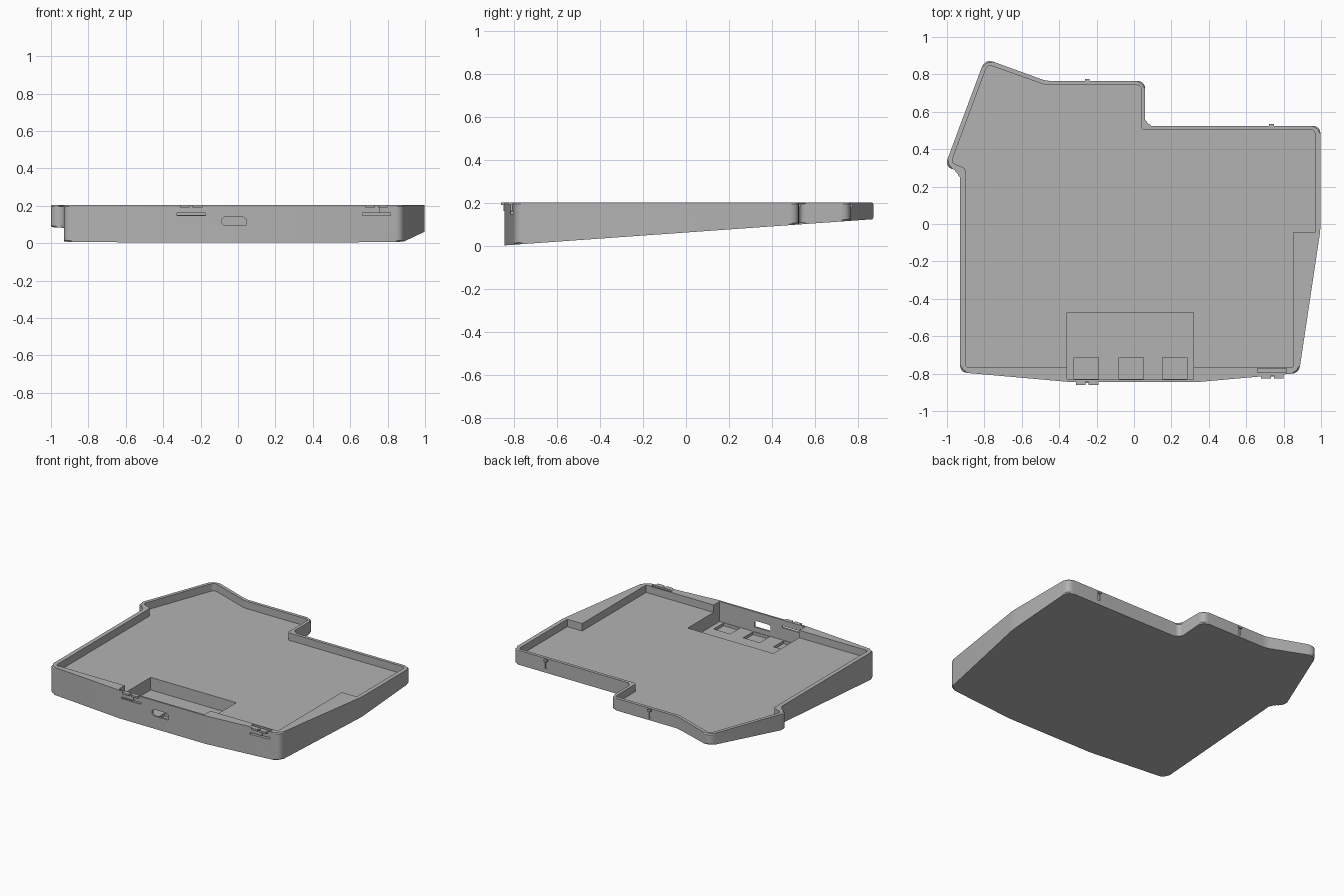
import bpy, bmesh
from mathutils import Vector

cube = bpy.data.objects.get("Cube")
if cube:
    bpy.data.objects.remove(cube, do_unlink=True)

RIM, FLOOR, POCKET = 0.2, 0.15, 0.06

grey = bpy.data.materials.new("mid_grey_plastic")
grey.use_nodes = True
grey.diffuse_color = (0.45, 0.45, 0.45, 1)
grey.node_tree.nodes["Principled BSDF"].inputs["Base Color"].default_value = grey.diffuse_color


def rounded(corners, steps=5):
    """Outline from (x, y, radius) corners; each corner becomes a short curve."""
    out = []
    for i, (x, y, r) in enumerate(corners):
        p = Vector((x, y))
        if not r:
            out.append(p)
            continue
        a = p + (Vector(corners[i - 1][:2]) - p).normalized() * r
        b = p + (Vector(corners[(i + 1) % len(corners)][:2]) - p).normalized() * r
        for k in range(steps + 1):
            t = k / steps
            out.append(a * (1 - t) ** 2 + p * 2 * t * (1 - t) + b * t * t)
    return out


def prism(name, outline, low, high, edge=0.0):
    """Vertical prism; low is a function of y, edge chamfers top and bottom."""
    bm = bmesh.new()
    bottom = [bm.verts.new((p.x, p.y, low(p.y))) for p in outline]
    top = [bm.verts.new((p.x, p.y, high)) for p in outline]
    n = len(outline)
    caps = [bm.faces.new(bottom[::-1]), bm.faces.new(top)]
    for i in range(n):
        j = (i + 1) % n
        bm.faces.new((bottom[i], bottom[j], top[j], top[i]))
    if edge:
        rims = [e for f in caps for e in f.edges]
        bmesh.ops.bevel(bm, geom=rims, offset=edge, segments=1, affect='EDGES')
    bmesh.ops.recalc_face_normals(bm, faces=bm.faces)
    return finish(name, bm)


def finish(name, bm):
    mesh = bpy.data.meshes.new(name)
    bm.to_mesh(mesh)
    bm.free()
    mesh.materials.append(grey)
    obj = bpy.data.objects.new(name, mesh)
    bpy.context.collection.objects.link(obj)
    return obj


def box(name, x0, x1, y0, y1, z0, z1):
    pts = [Vector(p) for p in ((x0, y0), (x1, y0), (x1, y1), (x0, y1))]
    return prism(name, pts, lambda y: z0, z1)


def activate(obj):
    bpy.ops.object.select_all(action='DESELECT')
    obj.select_set(True)
    bpy.context.view_layer.objects.active = obj


def cut(target, cutter):
    cutter.hide_render = True
    mod = target.modifiers.new("cut", 'BOOLEAN')
    mod.operation, mod.solver, mod.object = 'DIFFERENCE', 'EXACT', cutter
    activate(target)
    bpy.ops.object.modifier_apply(modifier=mod.name)
    bpy.data.objects.remove(cutter, do_unlink=True)


# Wedge-shaped case with a sloping underside
outer = rounded([
    (-0.93, -0.793, 0.04), (-0.34, -0.845, 0), (0.34, -0.845, 0), (0.882, -0.797, 0.04),
    (0.997, -0.03, 0.03), (0.997, 0.525, 0.045), (0.06, 0.525, 0.03), (0.06, 0.765, 0.045),
    (-0.47, 0.765, 0.03), (-0.797, 0.884, 0.05), (-1.012, 0.307, 0.045), (-0.93, 0.28, 0.03)])
case = prism("case", outer, lambda y: 0.003 + 0.071 * (y + 0.845), RIM + 0.003, 0.008)

# Main cavity with the solid corner block left standing
inner = rounded([
    (-0.9, -0.765, 0.015), (0.85, -0.765, 0), (0.85, -0.045, 0), (0.967, -0.045, 0),
    (0.967, 0.503, 0.02), (0.038, 0.503, 0.02), (0.038, 0.742, 0.02), (-0.47, 0.742, 0.02),
    (-0.783, 0.853, 0.03), (-0.978, 0.328, 0.025), (-0.9, 0.298, 0.02)])
cut(case, prism("cavity_cutter", inner, lambda y: FLOOR, 0.3))

# Deep electronics pocket and its three recesses
cut(case, box("pocket_cutter", -0.357, 0.318, -0.832, -0.473, POCKET, 0.31))
for x in (-0.255, -0.015, 0.218):
    cut(case, box("recess_cutter", x - 0.065, x + 0.065, -0.828, -0.715, 0.04, 0.1))

# Cable port through the front wall
port = [(-0.085, 0.105), (-0.072, 0.094), (0.042, 0.094), (0.042, 0.128), (0.028, 0.14), (-0.072, 0.14), (-0.085, 0.128)]
bm = bmesh.new()
face = bm.faces.new([bm.verts.new((x, -0.9, z)) for x, z in port])
new = bmesh.ops.extrude_face_region(bm, geom=[face])["geom"]
bmesh.ops.translate(bm, verts=[v for v in new if isinstance(v, bmesh.types.BMVert)], vec=(0, 0.12, 0))
bmesh.ops.recalc_face_normals(bm, faces=bm.faces)
cut(case, finish("port_cutter", bm))

# Front latch slots, plus the gap behind the right latch
latches = [(-0.25, -0.845), (0.74, -0.811)]
for x, y in latches:
    cut(case, box("slot_cutter", x - 0.075, x + 0.075, y - 0.03, y + 0.034, 0.148, 0.16))
cut(case, box("latch_gap_cutter", 0.66, 0.815, -0.793, -0.773, 0.148, 0.3))

# Rear clip grooves
clips = [(-0.25, 0.765), (0.735, 0.525)]
for x, y in clips:
    cut(case, box("groove_cutter", x - 0.008, x + 0.008, y - 0.007, y + 0.03, 0.13, 0.188))

activate(case)
bpy.ops.object.shade_smooth_by_angle(angle=0.5)

# Front latch tabs and stems
for i, (x, y) in enumerate(latches, 1):
    for side in (-1, 1):
        a, b = sorted((x + side * 0.008, x + side * 0.06))
        box(f"latch_{i}_tab", a, b, y - 0.016, y + 0.01, 0.19, RIM + 0.003)
    box(f"latch_{i}_stem", x - 0.02, x + 0.02, y - 0.005, y + 0.01, 0.162, 0.192)

# Rear clip nubs
for i, (x, y) in enumerate(clips, 1):
    box(f"clip_{i}_nub", x - 0.013, x + 0.013, y - 0.01, y + 0.01, 0.182, 0.196)
